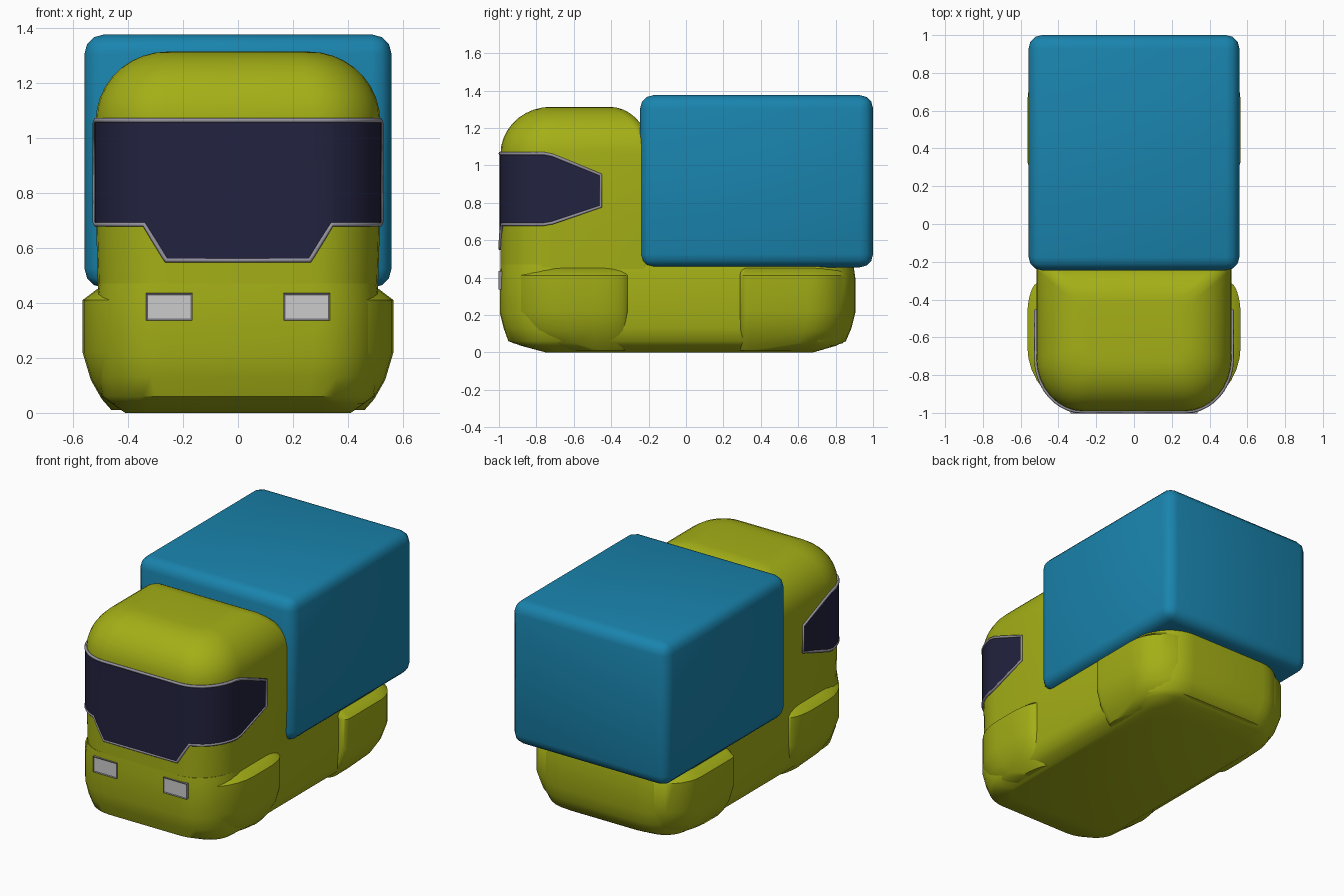
import bpy, bmesh
from math import sin, cos, pi, asin, radians

if "Cube" in bpy.data.objects:
    bpy.data.objects.remove(bpy.data.objects["Cube"])


def material(name, rgb):
    m = bpy.data.materials.new(name)
    m.diffuse_color = (*rgb, 1)
    m.use_nodes = True
    m.node_tree.nodes["Principled BSDF"].inputs["Base Color"].default_value = m.diffuse_color
    return m


GREEN = material("green_paint", (0.37, 0.43, 0.008))
BLUE = material("blue_paint", (0.01, 0.23, 0.42))
GLASS = material("dark_glass", (0.016, 0.016, 0.05))
TRIM = material("grey_trim", (0.3, 0.29, 0.34))
LENS = material("lens", (0.65, 0.65, 0.65))


def finish(name, bm, mats, angle=40):
    bmesh.ops.recalc_face_normals(bm, faces=bm.faces[:])
    me = bpy.data.meshes.new(name)
    bm.to_mesh(me)
    bm.free()
    ob = bpy.data.objects.new(name, me)
    bpy.context.collection.objects.link(ob)
    for m in mats:
        me.materials.append(m)
    bpy.ops.object.select_all(action='DESELECT')
    bpy.context.view_layer.objects.active = ob
    ob.select_set(True)
    bpy.ops.object.shade_smooth_by_angle(angle=radians(angle))
    return ob


def ring(hx, y0, y1, front, back, n=8):
    """Rounded rectangle with elliptical front and back corners."""
    half = []
    for i in range(n + 1):
        t = pi / 2 * i / n
        half.append((hx - front[0] * (1 - sin(t)), y0 + front[1] * (1 - cos(t))))
    for i in range(n + 1):
        t = pi / 2 * i / n
        half.append((hx - back[0] * (1 - cos(t)), y1 - back[1] * (1 - sin(t))))
    return half + [(-x, y) for x, y in reversed(half)]


def loft(name, layers, mat, angle=40):
    bm = bmesh.new()
    rows = [[bm.verts.new((x, y, z)) for x, y in ring(*spec)] for z, *spec in layers]
    for a, b in zip(rows, rows[1:]):
        for i in range(len(a)):
            j = (i + 1) % len(a)
            bm.faces.new((a[i], a[j], b[j], b[i]))
    bm.faces.new(rows[0])
    bm.faces.new(rows[-1])
    return finish(name, bm, [mat], angle)


# Lower body: long tub with rounded underside
F, B = (0.24, 0.26), (0.24, 0.24)
loft("lower_body", [
    (0.0, 0.41, -0.75, 0.68, (0.1, 0.1), (0.1, 0.1)),
    (0.035, 0.46, -0.88, 0.80, (0.15, 0.15), (0.15, 0.15)),
    (0.06, 0.495, -0.95, 0.855, F, B),
    (0.13, 0.508, -0.975, 0.885, F, B),
    (0.21, 0.515, -0.995, 0.905, F, B),
    (0.40, 0.515, -0.995, 0.905, F, B),
    (0.47, 0.505, -0.992, 0.895, F, B)], GREEN)

# Cab: upright walls, then an elliptical roof dome
CF = (0.25, 0.28)
cab = [(0.40, 0.507, -0.992, -0.19, CF, (0.04, 0.04)),
       (0.66, 0.515, -0.992, -0.19, CF, (0.04, 0.04)),
       (1.06, 0.517, -0.992, -0.19, CF, (0.04, 0.04))]
for i in range(1, 10):
    t = pi / 2 * i / 9
    k = 1 - cos(t)
    cab.append((1.06 + 0.253 * sin(t), 0.517 - 0.26 * k, -0.992 + 0.27 * k,
                -0.19 - 0.22 * k, (0.25 - 0.18 * k, 0.28 - 0.2 * k), (0.05, 0.05)))
loft("cab", cab, GREEN)

# Wheel fenders: wider shells around the front and rear of the body
profile = [(0.01, 0.46, 0.2), (0.05, 0.495, 0.06), (0.12, 0.535, 0.03),
           (0.22, 0.565, 0.01), (0.41, 0.565, 0.01), (0.45, 0.512, 0.02)]
loft("front_fenders", [(z, x, -0.985 + d, -0.31, (0.3, 0.33), (0.06, 0.18))
                       for z, x, d in profile], GREEN)
loft("rear_fenders", [(z, x, 0.29, 0.9 - d, (0.04, 0.05), (0.26, 0.24))
                      for z, x, d in profile], GREEN)

# Cargo box with softly bevelled edges
bm = bmesh.new()
bmesh.ops.create_cube(bm, size=1)
for v in bm.verts:
    v.co = (v.co.x * 1.116, v.co.y * 1.245 + 0.3775, v.co.z * 0.92 + 0.915)
bmesh.ops.bevel(bm, geom=bm.edges[:], offset=0.07, segments=3, profile=0.5, affect='EDGES')
finish("cargo_box", bm, [BLUE], 50)

# Windscreen: band wrapped around the cab front with a dropped centre
angles = sorted([asin(0.28)] + [pi / 2 * i / 10 for i in range(11)])
half = [(0, -0.998), (0.262, -0.998)]
half += [(0.272 + 0.25 * sin(t), -0.998 + 0.28 * (1 - cos(t))) for t in angles]
half += [(0.522, -0.6), (0.522, -0.46)]


def z_range(x, y):
    s = max(0, (y + 0.74) / 0.28)
    drop = 0.13 * min(1, max(0, (0.342 - x) / 0.08))
    return 0.685 - drop + 0.095 * s, 1.063 - 0.113 * s


cols = [(-x, y) for x, y in reversed(half[1:])] + half
low = [(x, y, z_range(abs(x), y)[0]) for x, y in cols]
high = [(x, y, z_range(abs(x), y)[1]) for x, y in cols]
bm = bmesh.new()
lo = [bm.verts.new(p) for p in low]
hi = [bm.verts.new(p) for p in high]
for i in range(len(cols) - 1):
    bm.faces.new((lo[i], lo[i + 1], hi[i + 1], hi[i]))
finish("windscreen", bm, [GLASS])

# Grey trim tube around the windscreen edge
cu = bpy.data.curves.new("windscreen_trim", 'CURVE')
cu.dimensions = '3D'
cu.bevel_depth = 0.009
cu.bevel_resolution = 1
loop = low + high[::-1]
sp = cu.splines.new('POLY')
sp.points.add(len(loop) - 1)
for p, co in zip(sp.points, loop):
    p.co = (co[0] * 0.995, co[1] + 0.004, co[2], 1)
sp.use_cyclic_u = True
cu.materials.append(TRIM)
bpy.context.collection.objects.link(bpy.data.objects.new("windscreen_trim", cu))

# Headlights: framed boxes with a recessed lens
for side, sx in (("left", -1), ("right", 1)):
    bm = bmesh.new()
    bmesh.ops.create_cube(bm, size=1)
    for v in bm.verts:
        v.co = (v.co.x * 0.17 + sx * 0.25, v.co.y * 0.06 - 0.972, v.co.z * 0.1 + 0.385)
    bm.normal_update()
    face = min(bm.faces, key=lambda f: f.calc_center_median().y)
    bmesh.ops.inset_region(bm, faces=[face], thickness=0.008, depth=-0.004)
    face.material_index = 1
    finish(side + "_headlight", bm, [TRIM, LENS], 20)
